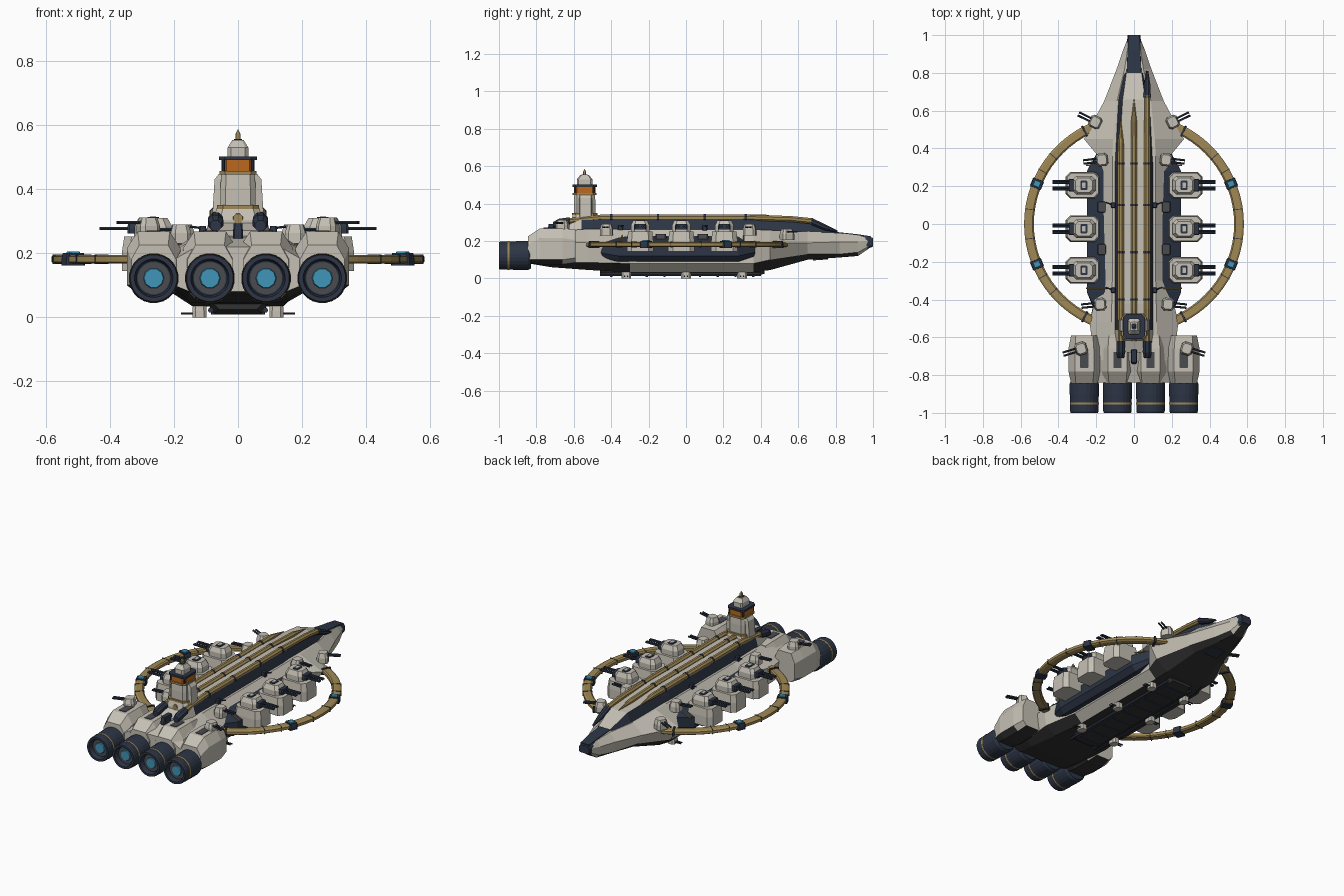
import bpy, bmesh, math
from mathutils import Vector, Matrix

if "Cube" in bpy.data.objects:
    bpy.data.objects.remove(bpy.data.objects["Cube"])


def material(name, r, g, b):
    m = bpy.data.materials.new(name)
    m.diffuse_color = (r, g, b, 1)
    m.use_nodes = True
    m.node_tree.nodes["Principled BSDF"].inputs["Base Color"].default_value = m.diffuse_color
    return m


LIGHT = material("warm_light_grey", .56, .53, .46)
NAVY = material("dark_navy", .026, .036, .06)
GOLD = material("old_gold", .35, .25, .09)
ORANGE = material("window_orange", .5, .14, .012)
TEAL = material("glow_teal", .05, .30, .48)
GREY = material("dark_grey", .065, .07, .08)
CHAR = material("charcoal", .032, .032, .032)


def finish(name, bm, mats, rule=None):
    bmesh.ops.recalc_face_normals(bm, faces=bm.faces)
    if rule:
        for f in bm.faces:
            f.material_index = rule(f)
    me = bpy.data.meshes.new(name)
    bm.to_mesh(me)
    bm.free()
    for m in mats:
        me.materials.append(m)
    ob = bpy.data.objects.new(name, me)
    bpy.context.collection.objects.link(ob)
    return ob


def skin(name, rings, mats, rule=None, caps=True, closed=False):
    """Bridge equal-length rings of points into a solid."""
    bm = bmesh.new()
    vs = [[bm.verts.new(p) for p in r] for r in rings]
    n = len(vs[0])
    pairs = list(zip(vs, vs[1:])) + ([(vs[-1], vs[0])] if closed else [])
    for a, b in pairs:
        for i in range(n):
            j = (i + 1) % n
            bm.faces.new((a[i], a[j], b[j], b[i]))
    if caps and not closed:
        bm.faces.new(vs[0])
        bm.faces.new(vs[-1])
    return finish(name, bm, mats, rule)


def loft(name, sections, mats, rule=None, cx=0):
    """Sections: (y, half profile from bottom to top as (x, z))."""
    rings = [[(cx + x, y, z) for x, z in h] + [(cx - x, y, z) for x, z in reversed(h)]
             for y, h in sections]
    return skin(name, rings, mats, rule)


def tube(name, pts, mat, sides=8, cx=0):
    """Rings (y, z, radius) along the ship's length."""
    return skin(name, [[(cx + r * math.sin((i + .5) * math.tau / sides), y,
                         z + r * math.cos((i + .5) * math.tau / sides)) for i in range(sides)]
                       for y, z, r in pts], [mat])


def prism(name, x, y, hx, hy, z0, z1, mat, top=.85, cut=.3, rot=0):
    """Chamfered block with a narrower top."""
    c = cut * min(hx, hy)
    base = [(hx, c - hy), (hx, hy - c), (hx - c, hy), (c - hx, hy),
            (-hx, hy - c), (-hx, c - hy), (c - hx, -hy), (hx - c, -hy)]
    zm = z0 + (z1 - z0) * .55
    ca, sa = math.cos(rot), math.sin(rot)
    return skin(name, [[(x + k * (px * ca - py * sa), y + k * (px * sa + py * ca), z)
                        for px, py in base] for z, k in ((z0, 1), (zm, 1 if top < 1 else top), (z1, top))], [mat])


def rod(name, a, b, r, mat, sides=6):
    a, b = Vector(a), Vector(b)
    q = (b - a).to_track_quat('Z', 'Y')
    ring = [q @ Vector((r * math.cos(i * math.tau / sides), r * math.sin(i * math.tau / sides), 0))
            for i in range(sides)]
    return skin(name, [[a + p for p in ring], [b + p for p in ring]], [mat])


# Main hull: light armour, charcoal underside
def under(f):
    return 1 if f.normal.z < -.75 else 0


loft("main_hull", [
    (-.84, [(.15, .08), (.2, .10), (.2, .18), (.13, .22)]),
    (-.72, [(.16, .06), (.2, .085), (.21, .2), (.13, .25)]),
    (-.52, [(.15, .045), (.22, .085), (.235, .19), (.12, .265)]),
    (-.30, [(.14, .033), (.19, .08), (.18, .2), (.115, .262)]),
    (.36, [(.14, .033), (.19, .08), (.19, .2), (.115, .262)]),
    (.45, [(.13, .045), (.21, .10), (.265, .19), (.11, .258)]),
    (.65, [(.09, .10), (.13, .13), (.158, .19), (.09, .25)]),
    (.82, [(.05, .112), (.08, .13), (.092, .195), (.05, .243)]),
    (.92, [(.03, .12), (.05, .14), (.058, .195), (.035, .23)]),
    (.985, [(.02, .165), (.032, .175), (.032, .2), (.025, .22)])], [LIGHT, CHAR], under)
# Bow cap and prow stripe
loft("bow_cap", [(.96, [(.03, .155), (.038, .17), (.038, .21), (.03, .227)]),
                 (1, [(.025, .17), (.033, .175), (.033, .205), (.025, .217)])], [NAVY])
loft("prow_stripe", [(.77, [(.043, .24), (.04, .252)]), (.92, [(.035, .225), (.033, .236)]),
                     (.99, [(.03, .21), (.03, .225)])], [NAVY])
# Navy side belt
loft("side_belt", [
    (-.48, [(.1, .11), (.19, .12), (.2, .14), (.19, .2), (.1, .22)]),
    (-.36, [(.1, .09), (.2, .09), (.25, .12), (.25, .185), (.2, .235), (.1, .25)][:1]
     + [(.22, .09), (.25, .12), (.25, .185), (.1, .25)]),
    (.28, [(.1, .09), (.22, .09), (.25, .12), (.25, .185), (.1, .25)]),
    (.37, [(.1, .11), (.19, .12), (.2, .14), (.19, .2), (.1, .22)])], [NAVY])
# Spine superstructure: navy flanks, light roof
loft("spine", [
    (-.68, [(.1, .23), (.085, .27)]), (-.56, [(.105, .25), (.085, .315)]),
    (-.42, [(.105, .25), (.082, .328)]), (.3, [(.105, .25), (.082, .328)]),
    (.66, [(.085, .24), (.06, .305)]), (.8, [(.055, .235), (.04, .25)])],
    [NAVY, LIGHT], lambda f: 1 if f.normal.z > .8 or f.calc_center_median().y < -.5 else 0)
# Spine conduits of different lengths
for cx, end, label in ((-.07, .55, "left"), (0, .66, "middle"), (.07, .68, "right")):
    zr = .318 if end > .6 else .325
    tube(label + "_conduit", [(-.62, .308, .016), (-.45, .325, .018), (.3, .325, .018),
                              (end - .12, zr, .017), (end, zr - .012, .002 if cx <= 0 else .017)], GOLD, cx=cx)
    if cx:
        tube(label + "_conduit_end", [(-.71, .285, .018), (-.68, .295, .026), (-.62, .305, .024)], NAVY, cx=cx)
    for y in (-.4, -.15, .1, .32):
        tube(label + "_conduit_clamp", [(y - .006, .324, .021), (y + .006, .324, .021)], NAVY, cx=cx)
tube("right_conduit_tip", [(.67, .305, .021), (.74, .275, .018), (.81, .25, .006)], NAVY, cx=.07)
prism("aft_spine_block", 0, -.7, .016, .04, .22, .292, NAVY)

# Great ring around the ship
prof = [(.53, .173), (.538, .167), (.572, .167), (.582, .173), (.582, .189), (.572, .195), (.538, .195), (.53, .189)]
N = 72
skin("great_ring", [[(r * math.cos(k * math.tau / N), r * math.sin(k * math.tau / N), z) for r, z in prof]
                    for k in range(N)], [GOLD], closed=True)
for s in (-1, 1):
    for deg in (-62, -22.5, 22.5, 62):
        a = math.radians(deg)
        x, y = s * .556 * math.cos(a), .556 * math.sin(a)
        big = abs(deg) < 30
        prism("ring_clamp", x, y, .031, .026 if big else .006, .162, .2, NAVY, .9, .2, s * a)
        if big:
            prism("ring_light", x, y, .018, .016, .198, .205, TEAL, .9, .2, s * a)
    for deg in (-40, -30, -8, 8, 30, 40):
        a = math.radians(deg)
        prism("ring_seam", s * .556 * math.cos(a), .556 * math.sin(a), .0275, .002, .166, .1965, NAVY, 1, .1, s * a)

# Engines: nacelles, nozzles, glow
for cx in (-.263, -.0875, .0875, .263):
    loft("engine_nacelle", [
        (-.845, [(.05, .085), (.07, .10), (.07, .18), (.045, .225)]),
        (-.78, [(.05, .075), (.084, .10), (.084, .215), (.05, .268)]),
        (-.66, [(.05, .075), (.084, .10), (.084, .215), (.05, .268)]),
        (-.59, [(.045, .085), (.07, .11), (.07, .205), (.045, .262)])], [LIGHT, CHAR], under, cx)
    prism("nacelle_vent", cx, -.72, .022, .042, .26, .271, GREY, 1, .1)
    n = "engine_nozzle"
    tube(n, [(-.83, .122, .07), (-.845, .122, .078), (-.9, .122, .078), (-.93, .122, .076),
             (-.99, .122, .076), (-1, .122, .073), (-1, .122, .06), (-.97, .122, .054)], NAVY, 24, cx)
    tube("nozzle_band", [(-.955, .122, .0775), (-.945, .122, .0775)], GOLD, 24, cx)
    tube("nozzle_throat", [(-.974, .122, .05), (-.96, .122, .05)], GREY, 16, cx)
    tube("engine_glow", [(-.98, .122, .03), (-.97, .122, .034)], TEAL, 10, cx)

# Command tower
ty = -.542
prism("tower_base", 0, ty, .078, .075, .26, .34, LIGHT, .85)
prism("tower_lower_band", 0, ty, .066, .068, .338, .35, GOLD, 1)
prism("tower_column", 0, ty, .055, .058, .35, .447, LIGHT, .95)
for s in (-1, 1):
    skin("tower_pylon", [[(s * .05, ty - .03, z), (s * w, ty - .025, z), (s * w, ty + .035, z), (s * .05, ty + .04, z)]
                         for z, w in ((.27, .083), (.43, .073), (.447, .06))], [LIGHT])
    for t in (-1, 1):
        rod("window_post", (s * .046, ty + t * .05, .45), (s * .046, ty + t * .05, .495), .006, NAVY)
prism("tower_lower_plate", 0, ty, .058, .064, .445, .457, GOLD, 1)
prism("tower_windows", 0, ty, .052, .057, .457, .492, ORANGE, 1)
prism("tower_upper_plate", 0, ty, .059, .066, .49, .502, NAVY, 1)
prism("tower_roof", 0, ty, .032, .042, .502, .553, LIGHT, .55)
prism("tower_roof_panel", 0, ty, .012, .016, .55, .556, NAVY, 1)
prism("tower_spire", 0, ty, .008, .008, .553, .586, GOLD, .1)


# Guns
def small_turret(x, y, z, aim, s):
    """Twin turret; aim is the barrel's angle from straight outboard."""
    d = Vector((s * math.cos(aim), math.sin(aim), 0))
    side = Vector((-d.y, d.x, 0))
    p = Vector((s * x, y, z))
    prism("small_turret", p.x, y, .032, .034, z - .02, z + .04, LIGHT, .75, .4, s * aim)
    for t in (-1, 1):
        a = p + side * t * .009 + Vector((0, 0, .024))
        rod("small_turret_barrel", a, a + d * .1, .0055, NAVY)


for s in (-1, 1):
    for y in (.205, -.025, -.245):
        prism("gun_sponson", s * .272, y, .09, .07, .145, .252, LIGHT, .92, .35)
        prism("main_turret", s * .265, y, .06, .05, .25, .31, LIGHT, .75, .4)
        prism("turret_hatch", s * .265, y, .018, .026, .306, .313, NAVY, 1, .3)
        prism("turret_hatch_centre", s * .265, y, .009, .014, .31, .315, LIGHT, 1, .3)
        prism("gun_mantlet", s * .325, y, .02, .034, .262, .292, NAVY, .9)
        for o in (-.023, -.012, .012, .023):
            rod("main_gun_barrel", (s * .31, y + o, .277), (s * .432, y + o, .277), .0055, NAVY)
    for y in (.09, -.135):
        prism("deck_locker", s * .17, y, .022, .03, .2, .238, GREY, .9)
    for y in (.31, -.34):
        rod("belt_trim", (s * .13, y, .241), (s * .252, y, .188), .004, GOLD)
    small_turret(.205, .54, .225, .45, s)
    small_turret(.17, .34, .25, -.12, s)
    small_turret(.18, -.425, .25, -.1, s)
    small_turret(.28, -.66, .272, -.3, s)
    # point defence on the spine
    for y in (.1, -.35):
        prism("point_gun", s * .11, y, .012, .014, .25, .285, NAVY)
        rod("point_gun_barrel", (s * .11, y, .278), (s * .15, y + .015, .283), .004, NAVY)
    # belly turrets
    for y in (-.32, 0, .3):
        prism("belly_turret", s * .12, y, .022, .026, 0, .036, LIGHT, .95, .4)
        for t in (-.008, .008):
            rod("belly_barrel", (s * .13, y + t, .012), (s * .178, y + t, .012), .004, NAVY)
    rod("keel_rail", (s * .085, -.46, .022), (s * .085, .4, .022), .009, NAVY)

# Keel plates on the underside
loft("keel_plate", [(-.46, [(.06, .025), (.08, .045)]), (-.42, [(.075, .012), (.092, .04)]),
                    (.37, [(.075, .012), (.092, .04)]), (.42, [(.06, .025), (.08, .045)])], [CHAR])
for i in range(9):
    y = -.4 + i * .095
    prism("keel_rib", 0, y, .084, .006, .008, .03, NAVY, 1, .1)
skin("bow_belly_hatch", [[(x, y, z - d) for x, y, z in ((-.045, .68, .102), (.045, .68, .102),
                                                       (.04, .76, .108), (-.04, .76, .108))]
                         for d in (0, .006)], [NAVY])
